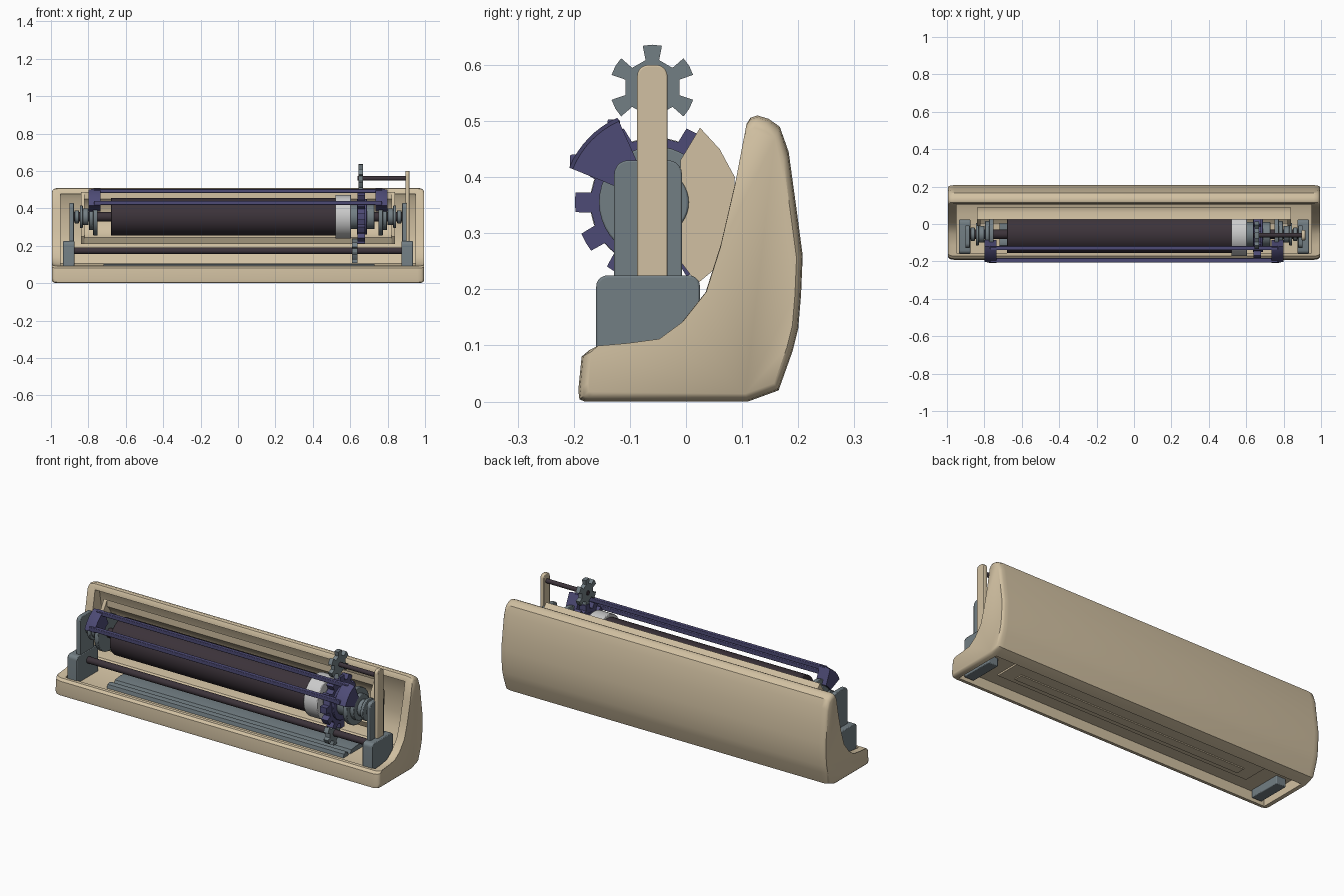
import bpy, bmesh
from math import sin, cos, pi, radians

cube = bpy.data.objects.get("Cube")
if cube:
    bpy.data.objects.remove(cube, do_unlink=True)


def material(name, rgb):
    m = bpy.data.materials.new(name)
    m.use_nodes = True
    m.diffuse_color = (*rgb, 1)
    m.node_tree.nodes["Principled BSDF"].inputs["Base Color"].default_value = (*rgb, 1)
    return m


BEIGE = material("warm beige", (0.64, 0.53, 0.36))
SLATE = material("slate grey", (0.17, 0.21, 0.23))
PURPLE = material("dusk purple", (0.075, 0.07, 0.18))
DARK = material("dark plum", (0.045, 0.033, 0.042))
PALE = material("pale grey", (0.6, 0.6, 0.6))

AXIS = (-0.055, 0.355)     # roller axis in y, z
POST = -0.06               # y of both thin rods


def smooth(ob):
    bpy.ops.object.select_all(action='DESELECT')
    ob.select_set(True)
    bpy.context.view_layer.objects.active = ob
    bpy.ops.object.shade_smooth_by_angle(angle=radians(35))


def loft(name, sections, mat):
    """Skin matching (x, [(y, z)...]) sections and cap the ends."""
    bm = bmesh.new()
    rings = [[bm.verts.new((x, y, z)) for y, z in pts] for x, pts in sections]
    n = len(rings[0])
    for a, b in zip(rings, rings[1:]):
        for i in range(n):
            j = (i + 1) % n
            bm.faces.new((a[i], a[j], b[j], b[i]))
    bm.faces.new(rings[0])
    bm.faces.new(rings[-1])
    bmesh.ops.recalc_face_normals(bm, faces=bm.faces)
    me = bpy.data.meshes.new(name)
    bm.to_mesh(me)
    bm.free()
    me.materials.append(mat)
    ob = bpy.data.objects.new(name, me)
    bpy.context.collection.objects.link(ob)
    smooth(ob)
    return ob


def prism(name, pts, x0, x1, mat, bevel=0):
    ob = loft(name, [(x0, pts), (x1, pts)], mat)
    if bevel:
        mod = ob.modifiers.new("soft edges", 'BEVEL')
        mod.width, mod.segments = bevel, 2
        mod.limit_method, mod.angle_limit = 'ANGLE', radians(50)
    return ob


def arc(c, r, a0, a1, n):
    return [(c[0] + r * cos(radians(a0 + (a1 - a0) * i / n)),
             c[1] + r * sin(radians(a0 + (a1 - a0) * i / n))) for i in range(n + 1)]


def rod(name, c, r, x0, x1, mat, bevel=0):
    return prism(name, arc(c, r, 0, 360, 40)[:-1], x0, x1, mat, bevel)


def box(y0, y1, z0, z1):
    return [(y0, z0), (y1, z0), (y1, z1), (y0, z1)]


def round_top(y0, y1, z0, z1, r):
    return ([(y0, z0), (y1, z0)] + arc((y1 - r, z1 - r), r, 0, 90, 5)
            + arc((y0 + r, z1 - r), r, 90, 180, 5))


def gear(name, c, root, tip, teeth, half_root, half_tip, x0, x1, mat):
    pts = []
    for i in range(teeth):
        a = 90 + 360 * i / teeth
        for r, da in ((root, -half_root), (tip, -half_tip), (tip, 0),
                      (tip, half_tip), (root, half_root)):
            pts += arc(c, r, a + da, a + da, 1)[:1]
    return prism(name, pts, x0, x1, mat)


# Housing: swept profile with softened ends, hollowed above and below
profile = [(-0.19, 0.004), (-0.192, 0.02), (-0.186, 0.08), (-0.172, 0.092), (-0.115, 0.097),
           (-0.055, 0.105), (-0.01, 0.138), (0.035, 0.195), (0.062, 0.28), (0.09, 0.4),
           (0.108, 0.495), (0.115, 0.506), (0.127, 0.51), (0.147, 0.504), (0.167, 0.49),
           (0.183, 0.445), (0.196, 0.35), (0.208, 0.26), (0.205, 0.19), (0.2, 0.13),
           (0.19, 0.09), (0.165, 0.02), (0.11, 0), (-0.18, 0)]


def inset(s):
    return [(0.05 + (y - 0.05) * s, 0.2 + (z - 0.2) * s) for y, z in profile]


ends = [(0.995, 0.93), (0.99, 0.965), (0.98, 0.988), (0.96, 1)]
housing = loft("housing", [(-x, inset(s)) for x, s in ends]
               + [(x, inset(s)) for x, s in reversed(ends)], BEIGE)
cavity = [(-0.155, 0.08), (0.05, 0.08), (0.115, 0.105), (0.155, 0.18), (0.17, 0.26),
          (0.16, 0.37), (0.145, 0.45), (0.13, 0.478), (-0.155, 0.478)]
cutters = [prism("upper_cutter", cavity, -0.95, 0.95, BEIGE),
           prism("lower_cutter", box(-0.168, 0.11, -0.1, 0.055), -0.96, 0.96, BEIGE)]
for cutter in cutters:
    mod = housing.modifiers.new("hollow", 'BOOLEAN')
    mod.object, mod.operation, mod.solver = cutter, 'DIFFERENCE', 'EXACT'
    bpy.context.view_layer.objects.active = housing
    bpy.ops.object.modifier_apply(modifier=mod.name)
    bpy.data.objects.remove(cutter, do_unlink=True)
smooth(housing)
prism("underside_panel", box(-0.09, 0.06, 0.046, 0.057), -0.78, 0.78, BEIGE)
prism("underside_strip", box(-0.06, -0.01, 0.04, 0.05), -0.7, 0.7, BEIGE)

# Curved cradle behind the roller, with end plates
back = [(0.02, 0.21), (0.05, 0.235), (0.07, 0.285), (0.084, 0.34), (0.087, 0.4),
        (0.06, 0.45), (0.025, 0.488)]
prism("cradle", back + arc(AXIS, 0.125, 50, -62, 12), -0.83, 0.83, BEIGE)

# Tray on the floor
prism("tray", [(-0.06, 0.078), (0.06, 0.078), (0.05, 0.1), (0.0, 0.106), (-0.05, 0.1)],
      -0.72, 0.73, SLATE)
prism("tray_rib", [(-0.12, 0.078), (-0.075, 0.078), (-0.08, 0.1), (-0.1, 0.105), (-0.115, 0.1)],
      -0.72, 0.73, SLATE)

# Mirrored end parts
sector = arc(AXIS, 0.165, 114, 158, 8) + arc(AXIS, 0.075, 158, 114, 6)
for side, s in (("left", 1), ("right", -1)):
    prism(side + "_cradle_end", back + [(-0.01, 0.43), (-0.01, 0.25)], s * 0.82, s * 0.84, BEIGE)
    prism(side + "_stand_base", round_top(-0.16, 0.025, 0.012, 0.225, 0.02),
          s * 0.875, s * 0.935, SLATE, 0.004)
    prism(side + "_stand_upright", round_top(-0.128, -0.007, 0.1, 0.43, 0.025),
          s * 0.878, s * 0.902, SLATE, 0.003)
    for i, (x, r, w) in enumerate(((0.862, 0.035, 0.012), (0.838, 0.06, 0.008),
                                   (0.815, 0.045, 0.016), (0.785, 0.07, 0.012),
                                   (0.762, 0.1, 0.012))):
        rod(f"{side}_collar_{i + 1}", AXIS, r, s * (x - w), s * (x + w), SLATE, 0.003)
    # Carriage end plate, tapered toward the outside
    slim = [(AXIS[0] + (y - AXIS[0]) * 0.96, AXIS[1] + (z - AXIS[1]) * 0.96) for y, z in sector]
    loft(side + "_carriage_end", [(s * 0.735, sector), (s * 0.77, sector), (s * 0.8, slim)], PURPLE)

# Carriage bars
prism("carriage_front_bar", box(-0.207, -0.183, 0.418, 0.44), -0.77, 0.77, PURPLE, 0.003)
prism("carriage_rear_bar", box(-0.14, -0.118, 0.482, 0.503), -0.77, 0.77, PURPLE, 0.003)

# Roller assembly
rod("axle", AXIS, 0.025, -0.88, 0.88, DARK)
rod("roller", AXIS, 0.1, -0.68, 0.53, DARK, 0.004)
rod("pale_ring", AXIS, 0.116, 0.52, 0.605, PALE, 0.004)
rod("roller_hub", AXIS, 0.065, 0.6, 0.73, SLATE, 0.004)
gear("drive_gear", AXIS, 0.115, 0.143, 12, 9, 7, 0.64, 0.68, PURPLE)
rod("drive_gear_rim", AXIS, 0.095, 0.635, 0.69, PURPLE, 0.003)

# Upper gear on its arm
prism("gear_arm", round_top(-0.087, -0.033, 0.15, 0.6, 0.02), 0.895, 0.917, BEIGE, 0.003)
rod("upper_rod", (POST, 0.56), 0.012, 0.64, 0.91, DARK)
gear("upper_gear", (POST, 0.56), 0.05, 0.076, 6, 14, 13, 0.645, 0.668, SLATE)

# Lower rod and gear
rod("lower_rod", (POST, 0.173), 0.018, -0.88, 0.88, DARK)
gear("lower_gear", (POST, 0.173), 0.045, 0.066, 6, 14, 13, 0.61, 0.638, SLATE)
